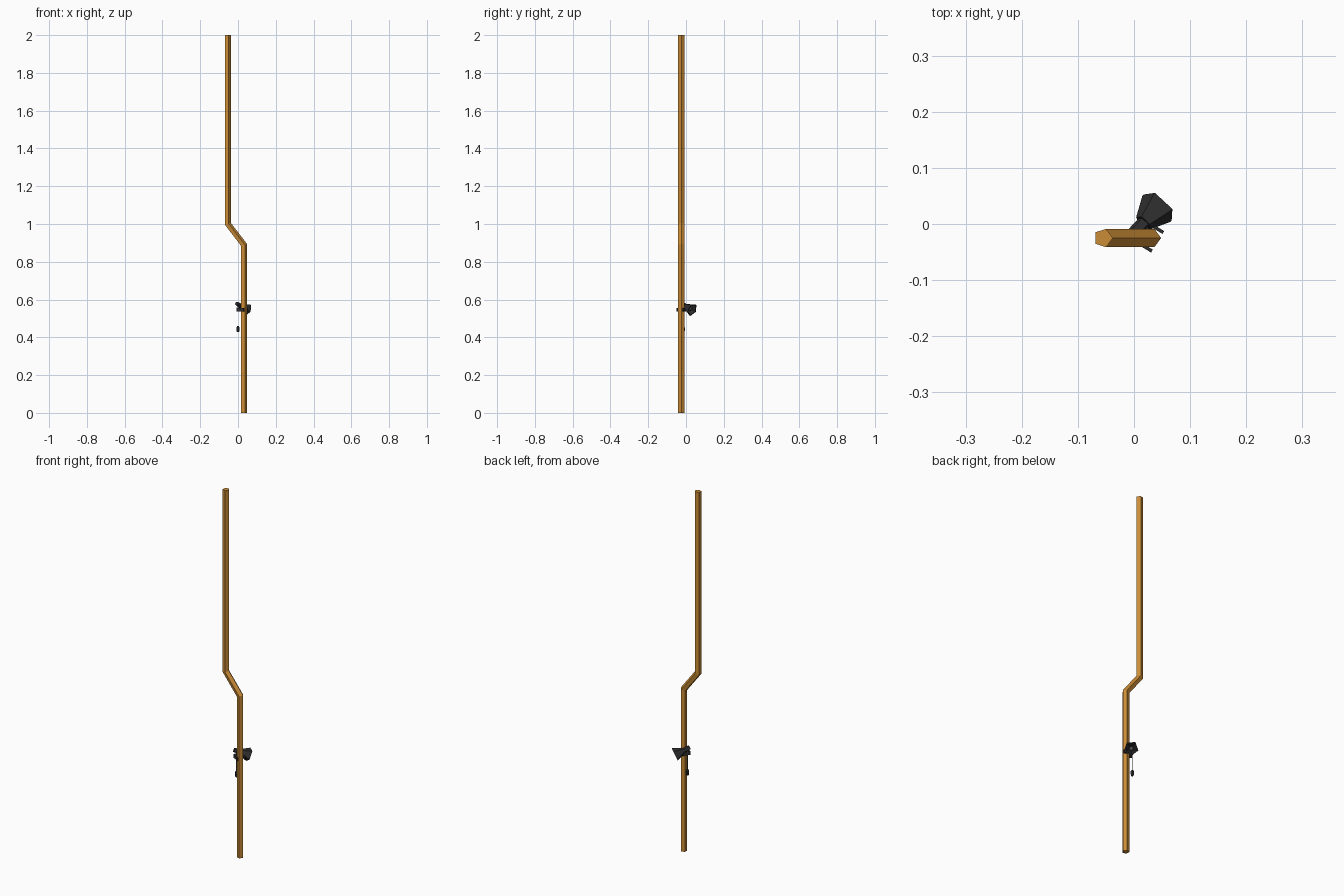
import bpy, math
from mathutils import Vector, Matrix

if "Cube" in bpy.data.objects:
    bpy.data.objects.remove(bpy.data.objects["Cube"])

def material(name, rgb):
    m = bpy.data.materials.new(name)
    m.diffuse_color = (*rgb, 1)
    m.use_nodes = True
    m.node_tree.nodes["Principled BSDF"].inputs["Base Color"].default_value = m.diffuse_color
    return m

ORANGE = material("orange_wood", (0.60, 0.265, 0.038))
BLACK = material("black_plastic", (0.028, 0.028, 0.030))
GREY = material("grey_metal", (0.14, 0.14, 0.15))

def loft(name, rings, mat, cap=True):
    """Skin a list of equal-length point rings with flat faces."""
    n = len(rings[0])
    verts = [p for r in rings for p in r]
    faces = [(k*n + i, k*n + (i+1) % n, (k+1)*n + (i+1) % n, (k+1)*n + i)
             for k in range(len(rings) - 1) for i in range(n)]
    if cap:
        faces += [tuple(reversed(range(n))), tuple(range(len(verts) - n, len(verts)))]
    me = bpy.data.meshes.new(name)
    me.from_pydata(verts, [], faces)
    me.materials.append(mat)
    ob = bpy.data.objects.new(name, me)
    bpy.context.collection.objects.link(ob)
    return ob

def turned(name, origin, axis, up, profile, mat, n=5):
    """Revolve (distance, radius) points round an axis, flat side towards up."""
    axis = axis.normalized()
    side = up.cross(axis).normalized()
    up = axis.cross(side)
    rings = []
    for d, r in profile:
        ring = []
        for i in range(n):
            a = 2 * math.pi * (i + 0.5) / n
            ring.append(origin + axis*d + (up*math.cos(a) + side*math.sin(a)) * r)
        rings.append(ring)
    return loft(name, rings, mat)

def box(name, centre, along, size, mat):
    """Box with its length along a horizontal direction."""
    x = along.normalized()
    z = Vector((0, 0, 1))
    y = z.cross(x)
    rings = [[centre + x*sx*size[0]/2 + y*a*size[1]/2 + z*b*size[2]/2
              for a, b in ((-1, -1), (1, -1), (1, 1), (-1, 1))] for sx in (-1, 1)]
    return loft(name, rings, mat)

# Bent five-sided pole with mitred corners
R, PY = 0.0172, -0.025
rings = []
for cx, cz, mitre in ((0.031, 0, 0), (0.031, 0.888, 0.34), (-0.055, 1.0, 0.34), (-0.055, 2, 0)):
    ring = []
    for i in range(5):
        a = 2 * math.pi * i / 5
        dx = R * math.cos(a)
        ring.append(Vector((cx + dx, PY + R * math.sin(a), cz + mitre * dx)))
    rings.append(ring)
loft("bent_pole", rings, ORANGE)

# Lamp head: narrow tail, flared hood with a hollow mouth, bulb
Z = Vector((0, 0, 1))
aim = Vector((0.62, 0.67, -0.40)).normalized()
mouth = Vector((0.045, 0.0325, 0.545))
turned("lamp_hood", mouth, aim, Z,
       [(-0.045, 0.017), (-0.003, 0.036), (0, 0.036), (0, 0.030), (-0.026, 0.016)], BLACK)
turned("lamp_tail", mouth, aim, Z, [(-0.084, 0.0115), (-0.066, 0.0125), (-0.044, 0.0125)], BLACK)
turned("lamp_bulb", mouth, aim, Z, [(-0.027, 0.010), (-0.012, 0.013), (-0.006, 0.007)], GREY)

# Clamp: two jaws gripping the pole, joined by a back block
grip = Vector((0.85, -0.52, 0))
across = Vector((0.52, 0.85, 0))
pole = Vector((0.031, PY, 0.547))
for s, label in ((1, "back"), (-1, "front")):
    box("clamp_jaw_" + label, pole + across*s*0.0195 - grip*0.008, grip, (0.042, 0.006, 0.018), BLACK)
box("clamp_block", pole - grip*0.026, grip, (0.014, 0.045, 0.020), BLACK)

# Pull cord and weight
hang = Vector((0.0, -0.013, 0))
turned("pull_cord", hang, Z, Vector((0, 1, 0)), [(0.455, 0.0016), (0.57, 0.0016)], GREY, 4)
turned("cord_weight", hang, Z, Vector((0, 1, 0)),
       [(0.428, 0.006), (0.434, 0.008), (0.453, 0.008), (0.461, 0.004)], BLACK, 5)

# Make all face normals point outward
import bmesh
for ob in bpy.data.objects:
    bm = bmesh.new()
    bm.from_mesh(ob.data)
    bmesh.ops.recalc_face_normals(bm, faces=bm.faces)
    bm.to_mesh(ob.data)
    bm.free()
